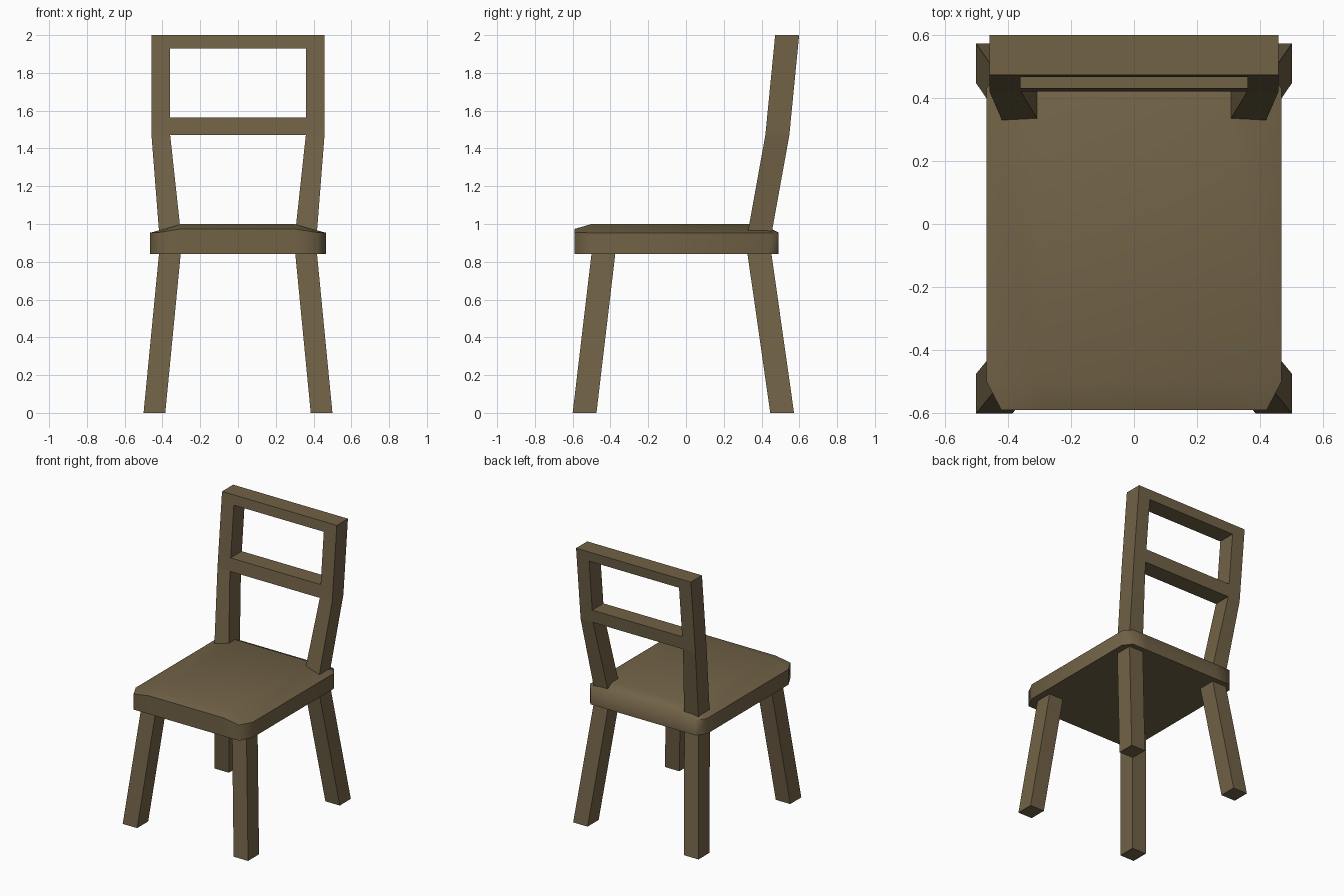
import bpy, bmesh, math

if "Cube" in bpy.data.objects:
    bpy.data.objects.remove(bpy.data.objects["Cube"])

wood = bpy.data.materials.new("dark brown wood")
wood.diffuse_color = (0.165, 0.122, 0.062, 1)
wood.use_nodes = True
wood.node_tree.nodes["Principled BSDF"].inputs["Base Color"].default_value = wood.diffuse_color


def add_object(name, bm):
    bmesh.ops.recalc_face_normals(bm, faces=bm.faces)
    mesh = bpy.data.meshes.new(name)
    bm.to_mesh(mesh)
    bm.free()
    mesh.materials.append(wood)
    ob = bpy.data.objects.new(name, mesh)
    bpy.context.collection.objects.link(ob)
    return ob


def loft(name, rings):
    """Closed bar through a list of matching cross-sections."""
    bm = bmesh.new()
    loops = [[bm.verts.new(p) for p in ring] for ring in rings]
    n = len(loops[0])
    for a, b in zip(loops, loops[1:]):
        for i in range(n):
            j = (i + 1) % n
            bm.faces.new((a[i], a[j], b[j], b[i]))
    bm.faces.new(loops[0])
    bm.faces.new(loops[-1])
    return add_object(name, bm)


def level(x0, x1, y0, y1, z):
    return [(x0, y0, z), (x1, y0, z), (x1, y1, z), (x0, y1, z)]


def back_depth(z):
    """Front y of the bent backrest at height z."""
    if z < 1.47:
        return 0.328 + (z - 0.96) * 0.092 / 0.51
    return 0.42 + (z - 1.47) * 0.052 / 0.53


D = 0.127  # bar depth

# Splayed legs and bent back posts, mirrored left and right
for side, s in (("left", -1), ("right", 1)):
    loft(f"front_leg_{side}", [level(s * 0.385, s * 0.5, -0.6, -0.474, 0),
                               level(s * 0.303, s * 0.418, -0.5, -0.374, 0.845)])
    loft(f"back_leg_{side}", [level(s * 0.385, s * 0.5, 0.446, 0.572, 0),
                              level(s * 0.303, s * 0.418, 0.325, 0.452, 0.845)])
    rings = []
    for z, x0, x1 in ((0.945, 0.302, 0.417), (1.47, 0.359, 0.458), (2.0, 0.359, 0.458)):
        y = back_depth(z)
        rings.append(level(s * x0, s * x1, y, y + D, z))
    loft(f"back_post_{side}", rings)

# Rails between the posts
for name, z0, z1 in (("middle_rail", 1.47, 1.563), ("top_rail", 1.93, 2.0)):
    loft(name, [level(-0.36, 0.36, back_depth(z), back_depth(z) + D, z) for z in (z0, z1)])

# Seat: chamfered outline, raised cushion-like top
half = [(0.30, -0.59, 0.974), (0.42, -0.59, 0.955), (0.467, -0.5, 0.953),
        (0.467, 0.43, 0.953), (0.42, 0.49, 0.953), (0.30, 0.49, 0.955)]
rim = half + [(-x, y, z) for x, y, z in reversed(half)]
bm = bmesh.new()
bottom = [bm.verts.new((x, y, 0.842)) for x, y, z in rim]
edge = [bm.verts.new(p) for p in rim]
for i in range(12):
    j = (i + 1) % 12
    bm.faces.new((bottom[i], bottom[j], edge[j], edge[i]))
bm.faces.new(bottom)
fr, br, bl, fl = [bm.verts.new(p) for p in ((0.30, -0.5, 1), (0.30, 0.4, 1),
                                            (-0.30, 0.4, 1), (-0.30, -0.5, 1))]
bm.faces.new((fr, br, bl, fl))
e = edge
for face in ((e[11], e[0], fr, fl), (e[2], e[3], br, fr),
             (e[5], e[6], bl, br), (e[8], e[9], fl, bl)):
    bm.faces.new(face)
for k, v in ((0, fr), (3, br), (6, bl), (9, fl)):
    for i in (k, k + 1):
        bm.faces.new((e[i], e[i + 1], v))
# close the corner slivers left beside each raised corner
bmesh.ops.holes_fill(bm, edges=[x for x in bm.edges if x.is_boundary], sides=4)
seat = add_object("seat", bm)
bpy.context.view_layer.objects.active = seat
seat.select_set(True)
bpy.ops.object.shade_smooth_by_angle(angle=math.radians(65))
